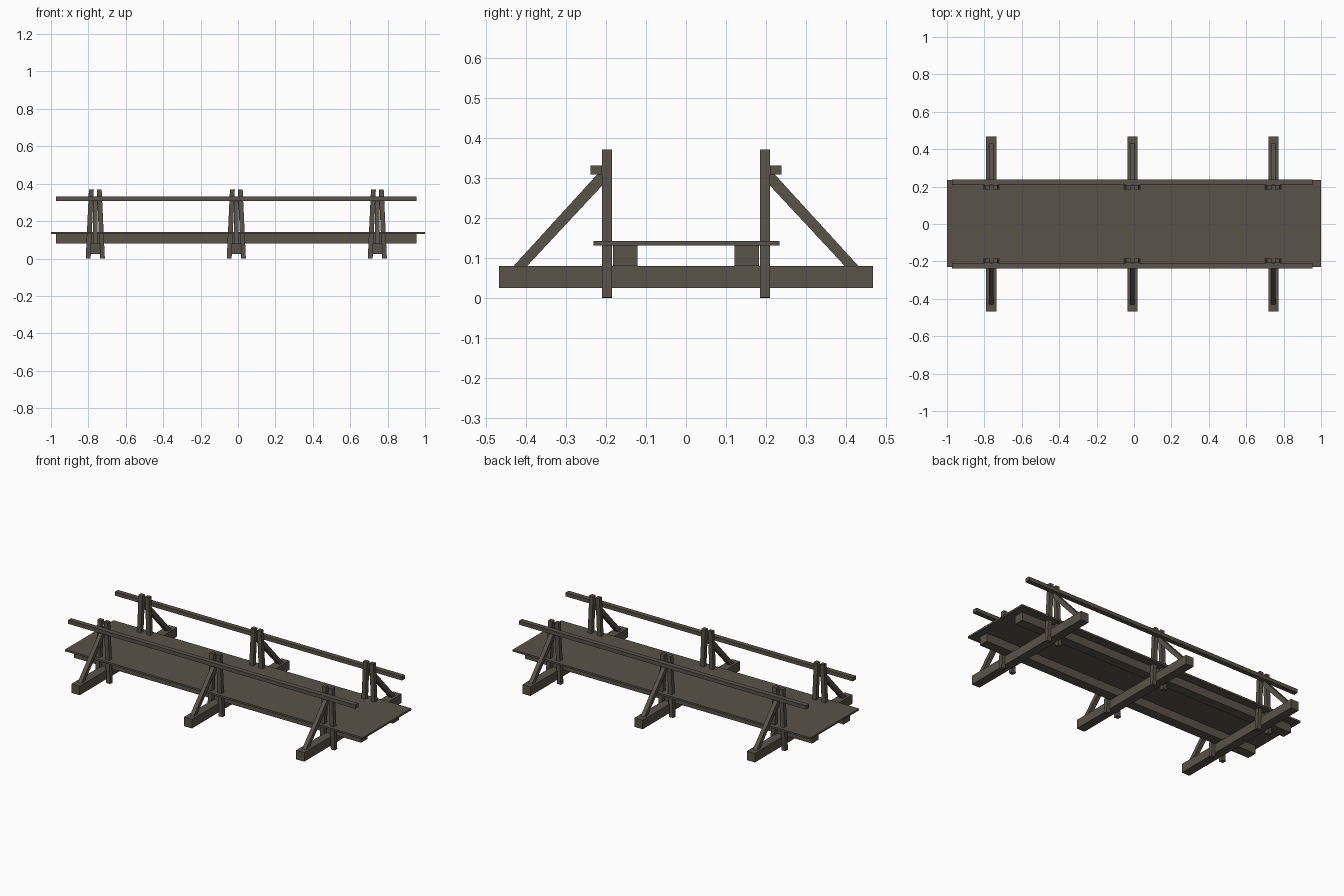
import bpy
import math

if "Cube" in bpy.data.objects:
    bpy.data.objects.remove(bpy.data.objects["Cube"])

wood = bpy.data.materials.new("weathered_wood")
wood.diffuse_color = (0.098, 0.086, 0.066, 1)
wood.use_nodes = True
wood.node_tree.nodes["Principled BSDF"].inputs["Base Color"].default_value = wood.diffuse_color


def mesh_object(name, verts, faces):
    me = bpy.data.meshes.new(name)
    me.from_pydata(verts, [], faces)
    me.materials.append(wood)
    ob = bpy.data.objects.new(name, me)
    bpy.context.collection.objects.link(ob)
    return ob


def extrude_profile(name, points, low, high, place):
    """Prism from a 2D outline; place(a, b, depth) gives the 3D point."""
    n = len(points)
    verts = [place(a, b, d) for d in (low, high) for a, b in points]
    faces = [tuple(range(n))[::-1], tuple(range(n, 2 * n))]
    faces += [(i, (i + 1) % n, n + (i + 1) % n, n + i) for i in range(n)]
    ob = mesh_object(name, verts, faces)
    # make all normals point outward
    import bmesh
    bm = bmesh.new()
    bm.from_mesh(ob.data)
    bmesh.ops.recalc_face_normals(bm, faces=bm.faces)
    bm.to_mesh(ob.data)
    bm.free()
    return ob


def box(name, x0, x1, y0, y1, z0, z1):
    y0, y1 = sorted((y0, y1))
    outline = [(x0, y0), (x1, y0), (x1, y1), (x0, y1)]
    return extrude_profile(name, outline, z0, z1, lambda a, b, d: (a, b, d))


# Walkway deck
box("deck", -1, 1, -0.231, 0.234, 0.131, 0.142)

# Long stringers and handrails on each side
for side, label in ((-1, "front"), (1, "back")):
    box(label + "_stringer", -0.974, 0.955, side * 0.121, side * 0.182, 0.08, 0.131)
    box(label + "_handrail", -0.974, 0.955, side * 0.2095, side * 0.239, 0.308, 0.331)

# Three trestles: cross beam, leaning post pairs and diagonal braces
brace = [(0.432, 0.078), (0.398, 0.078), (0.207, 0.283), (0.207, 0.308), (0.222, 0.308)]
for i, cx in enumerate((-0.763, -0.009, 0.745)):
    box(f"cross_beam_{i}", cx - 0.027, cx + 0.027, -0.467, 0.467, 0.025, 0.08)
    for side, label in ((-1, "front"), (1, "back")):
        for lean in (-1, 1):
            post = [(0.025, 0), (0.051, 0.001), (0.034, 0.370), (0.008, 0.369)]
            y0, y1 = sorted((side * 0.1845, side * 0.2095))
            extrude_profile(f"{label}_post_{i}", post, y0, y1,
                            lambda a, b, d: (cx + lean * a, d, b))
        extrude_profile(f"{label}_brace_{i}", brace, cx - 0.0125, cx + 0.0125,
                        lambda a, b, d: (d, side * a, b))
